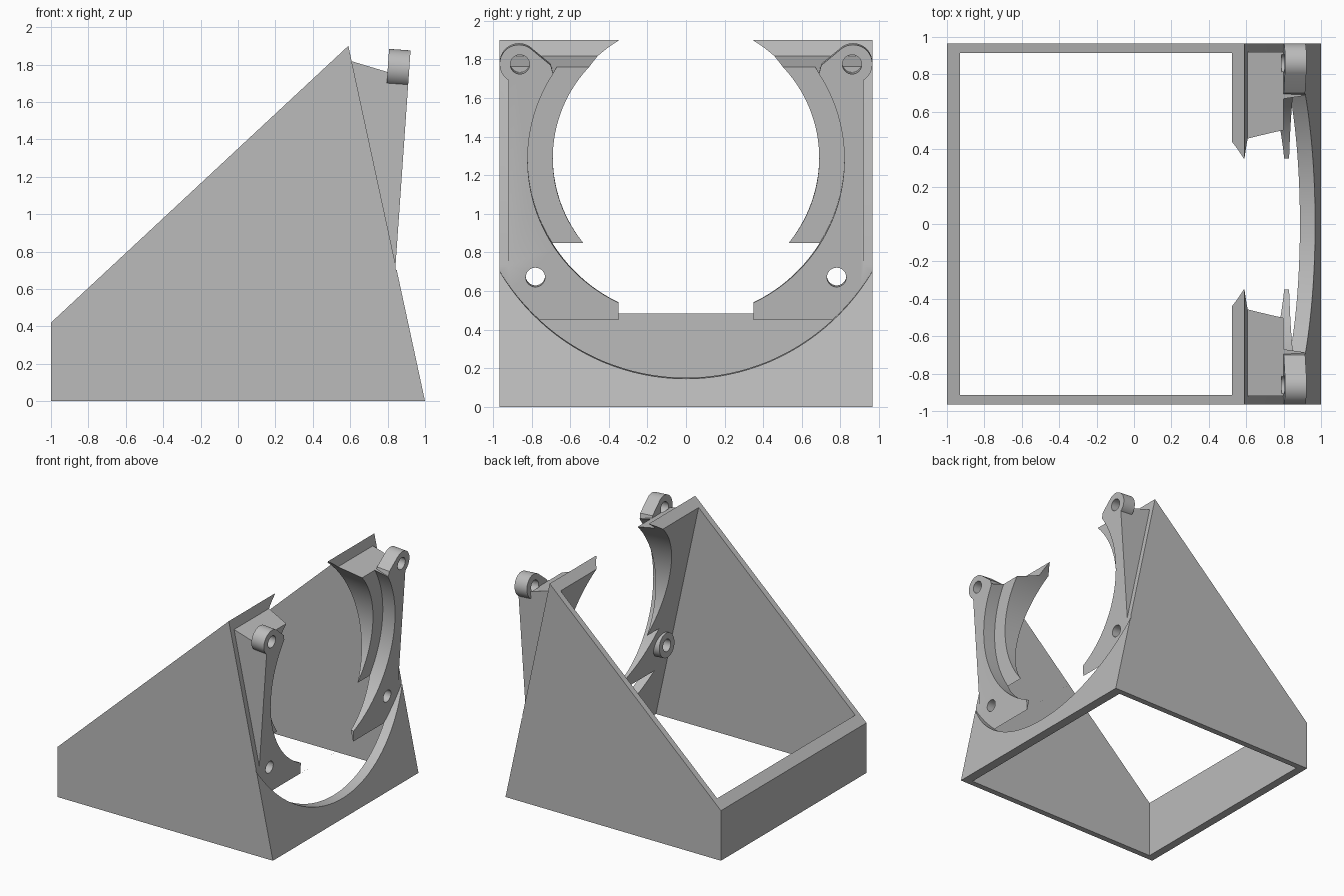
import bpy, bmesh, math
from mathutils import Vector

if "Cube" in bpy.data.objects:
    bpy.data.objects.remove(bpy.data.objects["Cube"])

TILT = math.radians(4)
ORIGIN = Vector((0.881, 0, 1.28))                         # opening centre on the mount's front plane
UP = Vector((math.sin(TILT), 0, math.cos(TILT)))
AXIS = Vector((math.cos(TILT), 0, -math.sin(TILT)))
DEPTH = 0.115                                             # thickness of the mounting ears

grey = bpy.data.materials.new("grey plastic")
grey.diffuse_color = (0.5, 0.5, 0.5, 1)
grey.use_nodes = True
grey.node_tree.nodes["Principled BSDF"].inputs["Base Color"].default_value = grey.diffuse_color


def side(p, w):
    """Profile in x,z extruded along y."""
    return Vector((p[0], w, p[1]))


def tilted(p, w):
    """Profile in the tilted mount plane extruded along its axis."""
    return ORIGIN + Vector((0, p[0], 0)) + UP * p[1] + AXIS * w


def prism(name, pts, w0, w1, place):
    bm = bmesh.new()
    a = [bm.verts.new(place(p, w0)) for p in pts]
    b = [bm.verts.new(place(p, w1)) for p in pts]
    bm.faces.new(a)
    bm.faces.new(b[::-1])
    for i in range(len(pts)):
        j = (i + 1) % len(pts)
        bm.faces.new((a[j], a[i], b[i], b[j]))
    bmesh.ops.recalc_face_normals(bm, faces=bm.faces)
    me = bpy.data.meshes.new(name)
    bm.to_mesh(me)
    bm.free()
    me.materials.append(grey)
    ob = bpy.data.objects.new(name, me)
    bpy.context.collection.objects.link(ob)
    return ob


def circle(y, v, r, n=48, start=0, sweep=360):
    steps = n if sweep == 360 else n + 1
    return [(y + r * math.cos(math.radians(start + sweep * i / n)),
             v + r * math.sin(math.radians(start + sweep * i / n))) for i in range(steps)]


def combine(ob, other, op):
    mod = ob.modifiers.new(op, 'BOOLEAN')
    mod.operation, mod.object, mod.solver = op, other, 'EXACT'
    bpy.context.view_layer.objects.active = ob
    bpy.ops.object.modifier_apply(modifier=mod.name)
    bpy.data.objects.remove(other)


# Open sloped housing: outer body minus the interior
stand = prism("fan_stand", [(-1, 0), (1, 0), (0.59, 1.9), (-1, 0.42)], -0.965, 0.965, side)
inside = [(-0.93, -0.1), (0.9416, -0.1), (0.4884, 2.0), (-0.93, 2.0)]
combine(stand, prism("interior", inside, -0.915, 0.915, side), 'DIFFERENCE')

# Wedges filling the gap between the leaning wall and the mount plane, ears and lower bosses
wedge = [(0.82, 0.70), (0.90, 0.80), (0.98, 1.71), (0.81, 1.757), (0.57, 1.829)]
for s in (-1, 1):
    y0, y1 = sorted((0.3 * s, 0.92 * s))
    combine(stand, prism("wedge", wedge, y0, y1, side), 'UNION')
    ear = circle(0.865, 0.497, 0.1, 40, -100, 225) + [(0.70, 0.49), (0.685, 0.43)]
    combine(stand, prism("ear", [(s * y, v) for y, v in ear], -DEPTH, 0.03, tilted), 'UNION')
    combine(stand, prism("boss", circle(0.78 * s, -0.61, 0.1), -DEPTH, 0.03, tilted), 'UNION')

# Front clearance, fan recess, air opening and centre slot
cuts = [("clearance", circle(0, 0, 1.125, 128), 0, 0.6, tilted),
        ("recess", circle(0, 0, 0.82, 128), -DEPTH + 0.001, 0.3, tilted),
        ("opening", circle(0, 0, 0.69, 128), -0.6, 0.3, tilted),
        ("slot", [(0.4, 0.45), (0.83, 0.45), (0.83, 2.1), (0.4, 2.1)], -0.35, 0.35, side)]
# Screw holes
for s in (-1, 1):
    cuts.append(("upper_hole", circle(0.86 * s, 0.495, 0.05, 32), -DEPTH - 0.01, 0.1, tilted))
    cuts.append(("lower_hole", circle(0.78 * s, -0.61, 0.05, 32), -0.3, 0.1, tilted))
for c in cuts:
    combine(stand, prism(*c), 'DIFFERENCE')

# Smooth the round surfaces, keep the edges crisp
bpy.ops.object.select_all(action='DESELECT')
stand.select_set(True)
bpy.context.view_layer.objects.active = stand
bpy.ops.object.shade_smooth_by_angle(angle=math.radians(30))
